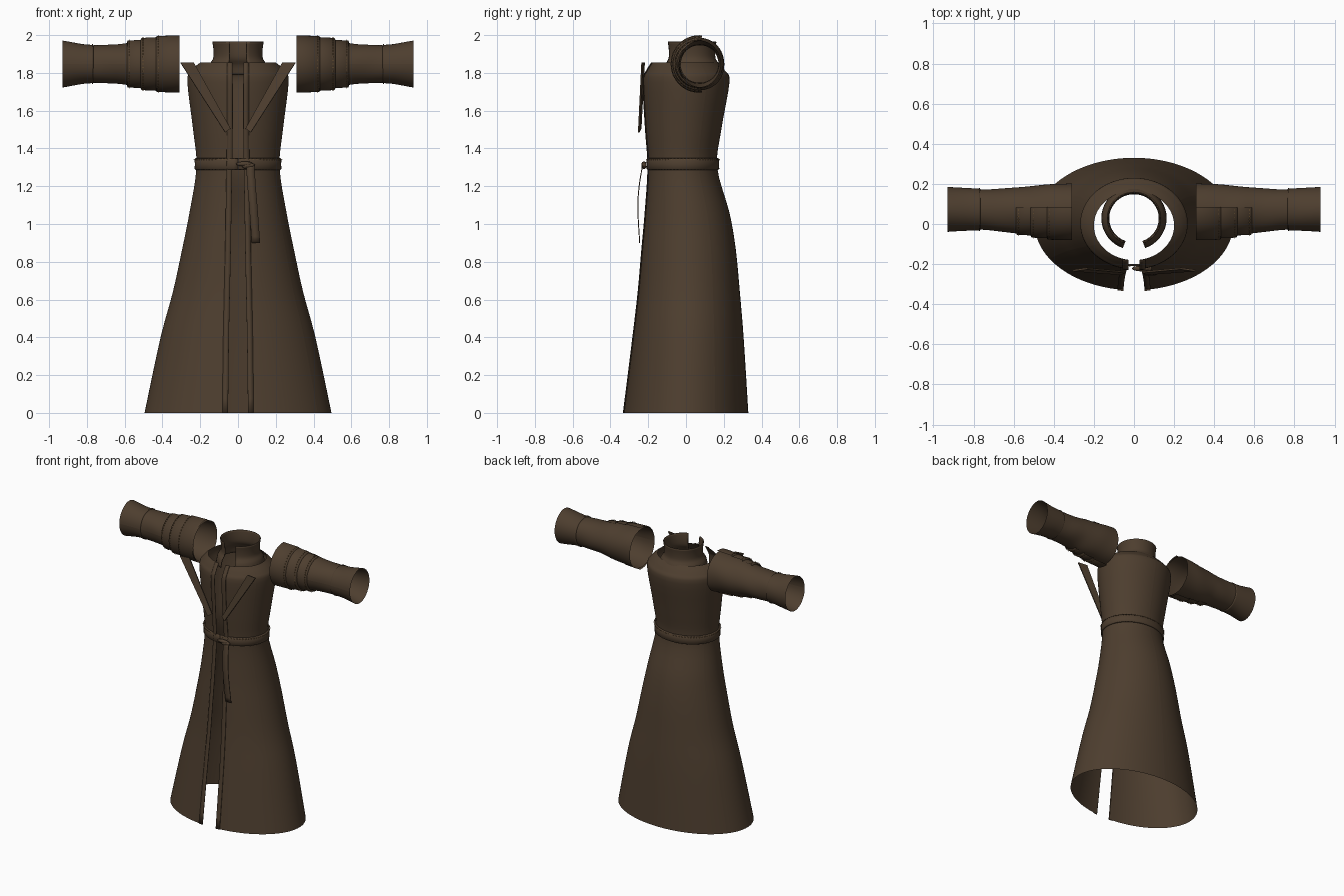
import bpy, bmesh
from math import sin, cos, pi, asin
from mathutils import Vector, Matrix

if "Cube" in bpy.data.objects:
    bpy.data.objects.remove(bpy.data.objects["Cube"])


def material(name, rgb):
    m = bpy.data.materials.new(name)
    m.use_nodes = True
    m.diffuse_color = (*rgb, 1)
    bsdf = m.node_tree.nodes["Principled BSDF"]
    bsdf.inputs["Base Color"].default_value = (*rgb, 1)
    bsdf.inputs["Roughness"].default_value = 0.8
    return m


CLOTH = material("brown cloth", (0.075, 0.048, 0.028))
THREAD = material("ochre thread", (0.16, 0.09, 0.03))


def finish(name, bm, mat=CLOTH, smooth=True, mirror=False, thick=0):
    me = bpy.data.meshes.new(name)
    bm.to_mesh(me)
    bm.free()
    me.materials.append(mat)
    for p in me.polygons:
        p.use_smooth = smooth
    ob = bpy.data.objects.new(name, me)
    bpy.context.collection.objects.link(ob)
    if mirror:
        ob.modifiers.new("mirror", "MIRROR").use_mirror_merge = False
    if thick:
        s = ob.modifiers.new("thickness", "SOLIDIFY")
        s.thickness = thick
        s.offset = 0
    return ob


def sheet(name, rows, **kw):
    """Skin a grid of points, row by row."""
    bm = bmesh.new()
    vs = [[bm.verts.new(p) for p in r] for r in rows]
    for a, b in zip(vs, vs[1:]):
        for j in range(len(a) - 1):
            bm.faces.new((a[j], a[j + 1], b[j + 1], b[j]))
    return finish(name, bm, **kw)


def refine(keys, n=4):
    """Catmull-Rom curve through tuples of any length."""
    k = [Vector(q) for q in keys]
    out = []
    for i in range(len(k) - 1):
        p0, p1, p2, p3 = k[max(i - 1, 0)], k[i], k[i + 1], k[min(i + 2, len(k) - 1)]
        for s in range(n):
            t = s / n
            out.append(p1 + (p2 - p0) * (t / 2)
                       + (2 * p0 - 5 * p1 + 4 * p2 - p3) * (t * t / 2)
                       + (3 * p1 - p0 - 3 * p2 + p3) * (t ** 3 / 2))
    return out + [k[-1]]


def around(a, front, back, z, t):
    """Point on an oval; t = 0 faces the front and grows toward +x."""
    return (a * sin(t), (front + back) / 2 - (back - front) / 2 * cos(t), z)


def stitches(name, points, size, mirror=False):
    bm = bmesh.new()
    for p in points:
        bmesh.ops.create_cube(bm, size=1, matrix=Matrix.Translation(p) @ Matrix.Diagonal((*size, 1)))
    return finish(name, bm, mat=THREAD, smooth=False, mirror=mirror)


# Coat body: height, half width, front y, back y, half of the front opening
BODY = refine([(0, .495, -.33, .33, .055), (.4, .41, -.28, .305, .05),
               (.64, .345, -.252, .285, .045), (.87, .295, -.232, .263, .04),
               (1.06, .257, -.215, .23, .037), (1.3, .22, -.2, .165, .033),
               (1.5, .238, -.213, .187, .03), (1.75, .268, -.226, .23, .03),
               (1.81, .25, -.208, .208, .03), (1.855, .2, -.18, .165, .03)])
SEAMS = (1.02, 2.06, pi)


def panel(name, start, end, side, n=14):
    rows = []
    for z, a, f, b, gap in BODY:
        t0 = asin(gap / a) if start is None else start
        ts = [t0 + (end - t0) * j / n for j in range(n + 1)]
        if side < 0:
            ts = [-t for t in reversed(ts)]
        rows.append([around(a, f, b, z, t) for t in ts])
    sheet(name, rows)


for side, word in ((1, "left"), (-1, "right")):
    for start, end, part in zip((None,) + SEAMS, SEAMS, ("front", "side", "back")):
        panel(f"{word}_{part}_panel", start, end, side)

# Front facings: narrow bands turned along the opening
sheet("front_facings", [[(gap - .002, f - .002, z), (gap + .028, f + .001, z)]
                        for z, a, f, b, gap in BODY], mirror=True, thick=.004)

# Standing collar, open at the front
COLLAR = refine([(1.79, .16), (1.84, .15), (1.875, .129), (1.92, .127), (1.965, .133)], 3)
sheet("collar", [[around(r, .025 - r * .95, .025 + r, z, .35 + (2 * pi - .7) * j / 40)
                  for j in range(41)] for z, r in COLLAR], thick=.006)

# Waist belt with rolled edges
BELT = [(1.288, .222), (1.292, .229), (1.315, .226), (1.343, .229), (1.347, .222)]
sheet("waist_belt", [[around(a, -a + .021, a - .054, z, 2 * pi * j / 64)
                      for j in range(65)] for z, a in BELT], thick=.004)
stitches("belt_stitching", [around(.231, -.21, .177, 1.34, 2 * pi * j / 70) for j in range(70)],
         (.007, .005, .003))

# Belt knot and hanging tail
bm = bmesh.new()
for dx, dz, sx, sz in ((.035, 1.318, .045, .013), (.05, 1.308, .03, .017), (.07, 1.31, .02, .012)):
    bmesh.ops.create_uvsphere(bm, u_segments=16, v_segments=8, radius=1,
                              matrix=Matrix.Translation((dx, -.222, dz)) @ Matrix.Diagonal((sx, .014, sz, 1)))
finish("belt_knot", bm)
TAIL = refine([(.065, -.23, 1.31), (.072, -.248, 1.2), (.082, -.255, 1.08), (.095, -.245, .9)])
sheet("belt_tail", [[(x + .022, y, z), (x - .022, y, z)] for x, y, z in TAIL], thick=.005)

# Lapels: flat strips slanting to the breastbone
sheet("lapels", [[(.04, -.24, 1.505), (.068, -.25, 1.485)],
                 [(.235, -.222, 1.855), (.305, -.232, 1.855)]],
      mirror=True, thick=.009, smooth=False)


def tube(name, keys, u0=0, u1=2 * pi, fold=0, n=48, **kw):
    """Sleeve part along x; keys are x, centre y, half depth, half height."""
    rows = []
    for x, cy, ry, rz in keys:
        row = []
        for j in range(n + 1):
            u = u0 + (u1 - u0) * j / n
            k = 1 + fold * sin(3 * u + 24 * x) * cos(u - 9 * x)
            row.append((x, cy - ry * k * cos(u), 1.847 - rz * k * sin(u)))
        rows.append(row)
    return sheet(name, rows, mirror=True, **kw)


# Sleeves and cuffs
SLEEVE = refine([(.31, .065, .14, .14), (.42, .065, .132, .132), (.52, .066, .122, .122),
                 (.6, .068, .112, .109), (.69, .07, .106, .102), (.77, .072, .1, .1)], 5)
tube("sleeves", SLEEVE, fold=.018)
CUFF = refine([(.77, .072, .104, .102), (.83, .073, .106, .107), (.93, .073, .112, .123)], 5)
tube("cuffs", CUFF, fold=.012)
tube("cuff_seams", [(.766, .072, .1, .1), (.769, .072, .107, .106), (.774, .072, .107, .106)])

# Overlapping bands across the front half of each upper sleeve
for i, (x0, x1, r) in enumerate(((.31, .435, .151), (.425, .515, .141), (.505, .588, .127))):
    tube(f"sleeve_bands_{i + 1}",
         [(x0, .07, r, r + .001), (x0 + .005, .07, r, r + .001),
          (x1 - .004, .07, r - .003, r - .003), (x1, .07, r - .012, r - .012)],
         u0=-pi * .53, u1=pi * .53)
    stitches(f"band_stitching_{i + 1}",
             [(x1 - .012, .07 - (r - .001) * cos(u), 1.847 - (r - .001) * sin(u))
              for u in (pi * (j / 24 - .5) for j in range(25))], (.003, .004, .006), mirror=True)
